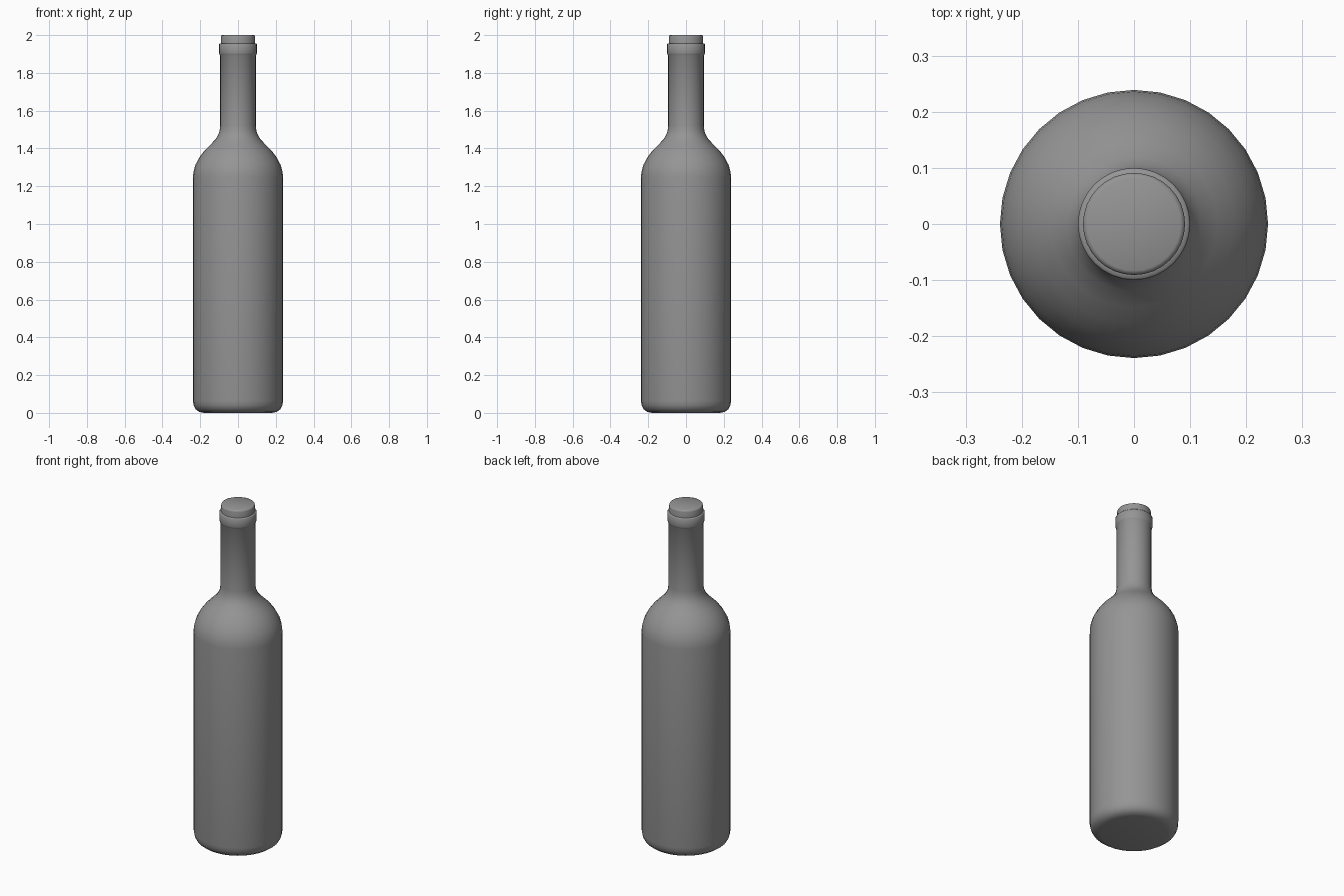
import bpy, bmesh, math

if "Cube" in bpy.data.objects:
    bpy.data.objects.remove(bpy.data.objects["Cube"])

SIDES = 32

# Dark grey shared by all parts
grey = bpy.data.materials.new("dark_grey")
grey.diffuse_color = (0.3, 0.3, 0.3, 1)
grey.use_nodes = True
grey.node_tree.nodes["Principled BSDF"].inputs["Base Color"].default_value = grey.diffuse_color


def lathe(name, profile, angle=40):
    """Revolve (radius, height) points around z; radius 0 closes the end."""
    bm = bmesh.new()
    rings = []
    for r, z in profile:
        if r == 0:
            rings.append([bm.verts.new((0, 0, z))])
        else:
            rings.append([bm.verts.new((r * math.cos(2 * math.pi * i / SIDES),
                                        r * math.sin(2 * math.pi * i / SIDES), z))
                          for i in range(SIDES)])
    for a, b in zip(rings, rings[1:]):
        for i in range(SIDES):
            j = (i + 1) % SIDES
            if len(a) == 1:
                bm.faces.new((a[0], b[j], b[i]))
            elif len(b) == 1:
                bm.faces.new((a[i], a[j], b[0]))
            else:
                bm.faces.new((a[i], a[j], b[j], b[i]))
    bmesh.ops.recalc_face_normals(bm, faces=bm.faces)
    mesh = bpy.data.meshes.new(name)
    bm.to_mesh(mesh)
    bm.free()
    mesh.materials.append(grey)
    obj = bpy.data.objects.new(name, mesh)
    bpy.context.collection.objects.link(obj)
    bpy.ops.object.select_all(action='DESELECT')
    obj.select_set(True)
    bpy.context.view_layer.objects.active = obj
    bpy.ops.object.shade_smooth_by_angle(angle=math.radians(angle))
    return obj


# Bottle: flat base, rounded heel, body, shoulder, neck, lip ring at the mouth
lathe("bottle", [
    (0, 0), (0.18, 0), (0.205, 0.005), (0.225, 0.02), (0.235, 0.04),
    (0.239, 0.065), (0.239, 1.245), (0.236, 1.275), (0.226, 1.312),
    (0.205, 1.352), (0.178, 1.388), (0.148, 1.418), (0.12, 1.447),
    (0.107, 1.468), (0.098, 1.49), (0.094, 1.52), (0.094, 1.892),
    (0.098, 1.898), (0.1, 1.905), (0.1, 1.952), (0.097, 1.956), (0.089, 1.957)],
    angle=62)

# Stopper: flat disc with a softened top edge
lathe("stopper", [
    (0, 1.94), (0.091, 1.94), (0.091, 1.991), (0.089, 1.997),
    (0.083, 2.0), (0, 2.0)], angle=62)
